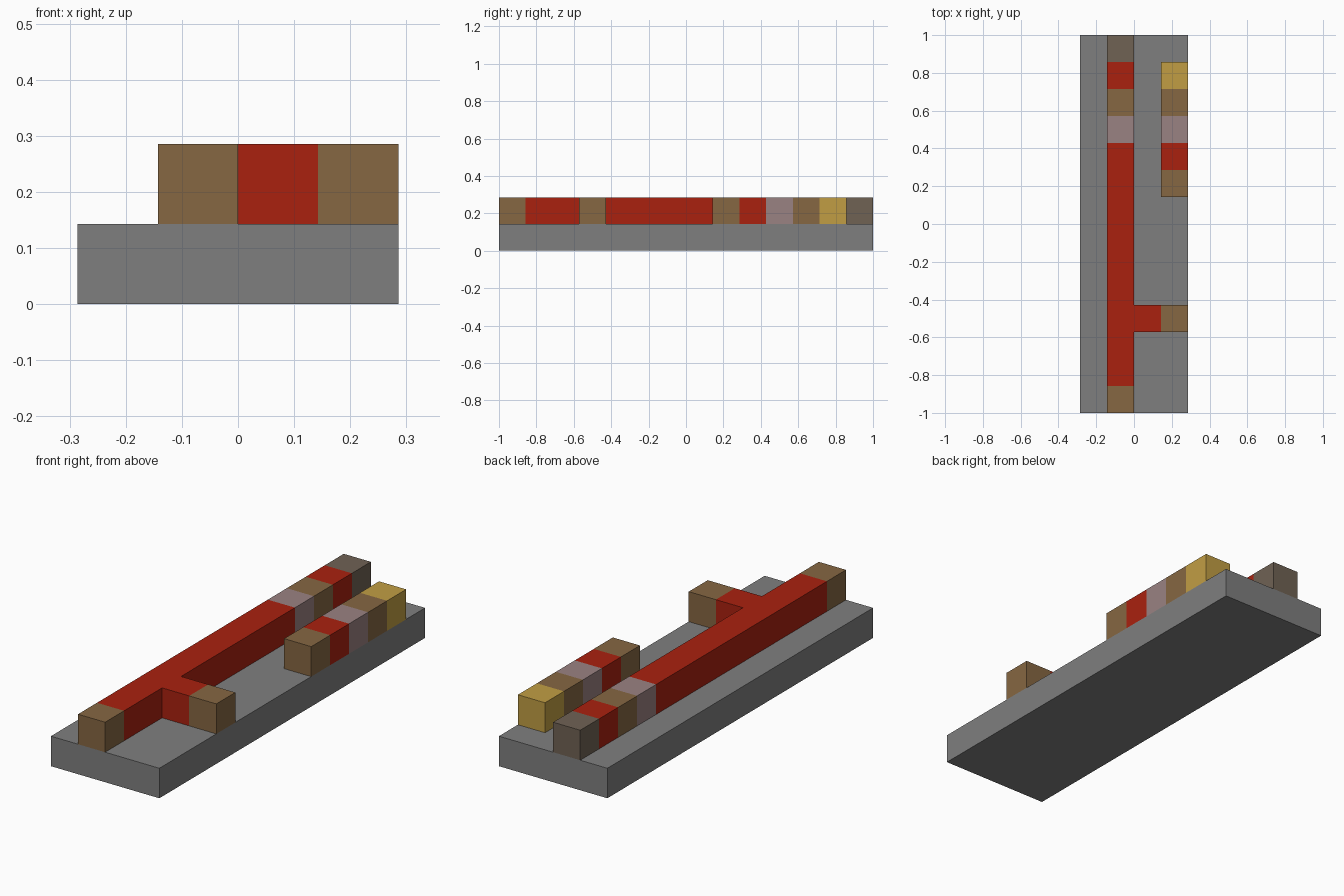
import bpy
import bmesh
from math import floor
from mathutils import Vector

UNIT = 1 / 7            # edge of one block
ORIGIN = Vector((-2 * UNIT, -7 * UNIT, 0))

cube = bpy.data.objects.get("Cube")
if cube:
    bpy.data.objects.remove(cube, do_unlink=True)


def linear(c):
    c /= 255
    return c / 12.92 if c <= 0.04045 else ((c + 0.055) / 1.055) ** 2.4


def make_material(name, *rgb):
    mat = bpy.data.materials.new(name)
    mat.use_nodes = True
    colour = [linear(c) for c in rgb] + [1]
    mat.diffuse_color = colour
    mat.node_tree.nodes["Principled BSDF"].inputs["Base Color"].default_value = colour
    return mat


MATERIALS = {
    "S": make_material("stone grey", 127, 127, 127),
    "R": make_material("red", 170, 33, 15),
    "B": make_material("brown", 134, 103, 66),
    "P": make_material("dusty pink", 154, 130, 130),
    "G": make_material("gold", 193, 158, 68),
    "T": make_material("taupe", 112, 98, 84),
}


def run(column, start, letters, step=(0, 1)):
    """Map a line of blocks to their colour letters."""
    return {(column + i * step[0], start + i * step[1]): c
            for i, c in enumerate(letters)}


def build_blocks(name, cells, level):
    """Raise a joined footprint of cells by one block, coloured per cell."""
    bm = bmesh.new()
    for x, y in cells:
        corners = [(x, y), (x + 1, y), (x + 1, y + 1), (x, y + 1)]
        bm.faces.new([bm.verts.new((u, v, level)) for u, v in corners])
    bmesh.ops.remove_doubles(bm, verts=bm.verts, dist=0.01)
    # keep the footprint as the underside and lift a copy for the top
    top = bmesh.ops.extrude_face_region(bm, geom=bm.faces[:], use_keep_orig=True)
    bmesh.ops.translate(bm, vec=(0, 0, 1),
                        verts=[g for g in top["geom"] if isinstance(g, bmesh.types.BMVert)])
    bmesh.ops.recalc_face_normals(bm, faces=bm.faces)
    bm.normal_update()

    # colour every face by the cell just inside it
    letters = sorted(set(cells.values()))
    for face in bm.faces:
        p = face.calc_center_median() - face.normal * 0.2
        face.material_index = letters.index(cells[floor(p.x), floor(p.y)])

    for v in bm.verts:
        v.co = v.co * UNIT + ORIGIN
    mesh = bpy.data.meshes.new(name)
    bm.to_mesh(mesh)
    bm.free()
    for c in letters:
        mesh.materials.append(MATERIALS[c])
    obj = bpy.data.objects.new(name, mesh)
    bpy.context.collection.objects.link(obj)
    return obj


# Base slab
bpy.ops.mesh.primitive_cube_add(size=1, location=(0, 0, UNIT / 2))
slab = bpy.context.object
slab.name = "base_slab"
slab.scale = (4 * UNIT, 14 * UNIT, UNIT)
bpy.ops.object.transform_apply(location=False, rotation=False, scale=True)
slab.data.materials.append(MATERIALS["S"])

# Long bar with its side branch
long_bar = run(1, 0, "B" + "R" * 9 + "PBRT")
branch = run(2, 3, "RB", step=(1, 0))
build_blocks("long_bar_with_branch", long_bar | branch, 1)

# Short bar beside it
build_blocks("short_bar", run(3, 8, "BRPBG"), 1)
